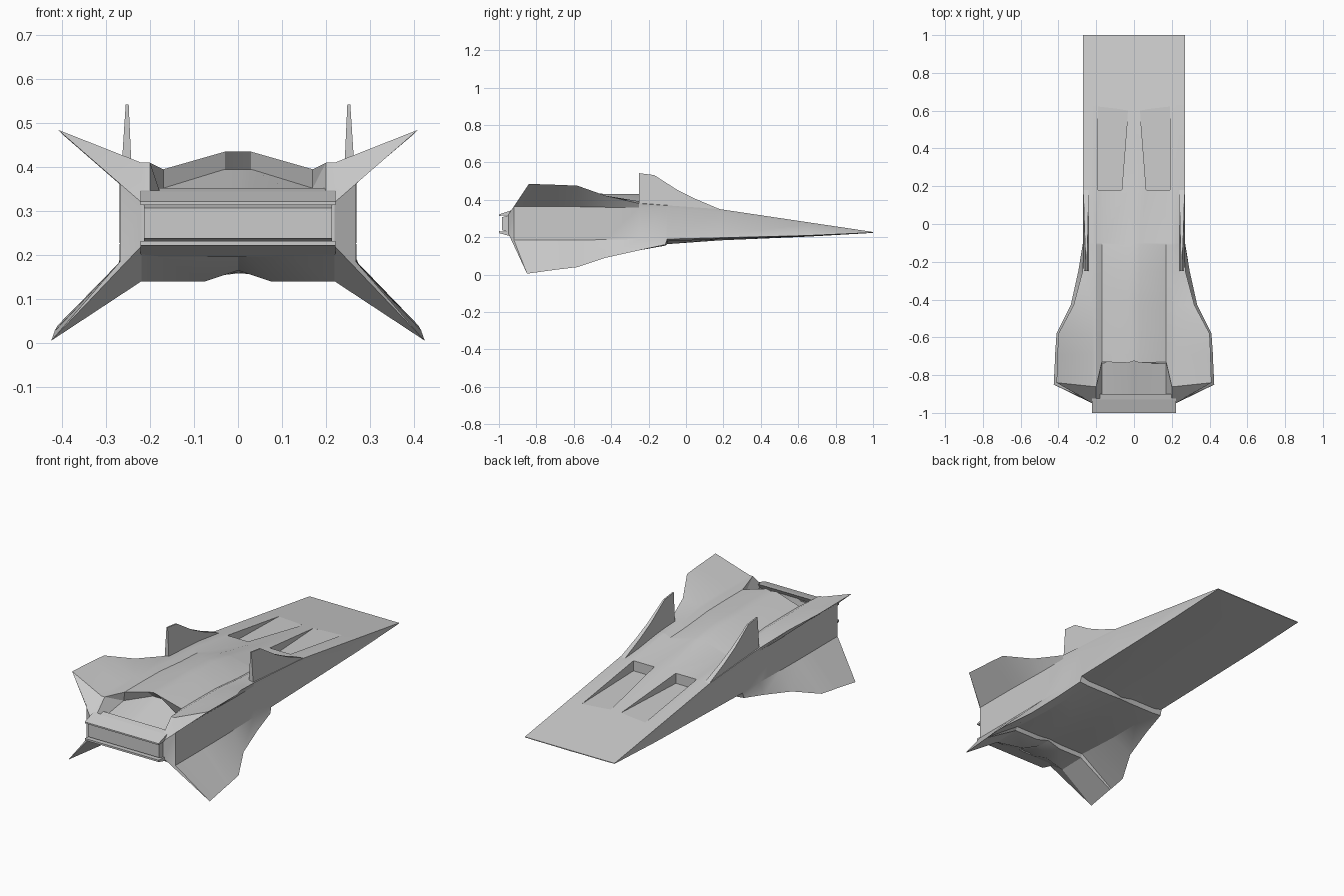
import bpy, bmesh

if "Cube" in bpy.data.objects:
    bpy.data.objects.remove(bpy.data.objects["Cube"])


def make(name, verts, faces, weld=0.0):
    me = bpy.data.meshes.new(name)
    bm = bmesh.new()
    vs = [bm.verts.new(v) for v in verts]
    for f in faces:
        bm.faces.new([vs[i] for i in f])
    if weld:
        bmesh.ops.remove_doubles(bm, verts=bm.verts[:], dist=weld)
    bmesh.ops.recalc_face_normals(bm, faces=bm.faces[:])
    bm.to_mesh(me)
    bm.free()
    ob = bpy.data.objects.new(name, me)
    bpy.context.collection.objects.link(ob)
    return ob


def loft(name, rings, weld=0.0):
    n = len(rings[0])
    faces = [(r * n + i, r * n + (i + 1) % n, (r + 1) * n + (i + 1) % n, (r + 1) * n + i)
             for r in range(len(rings) - 1) for i in range(n)]
    faces += [tuple(range(n)), tuple(range((len(rings) - 1) * n, len(rings) * n))]
    return make(name, [v for r in rings for v in r], faces, weld)


def full(half):
    return half + [(-x, y, z) for x, y, z in half[-2:0:-1]]


def section(ys, zt, zs, xu, zu, za, zb, xl, zl, zm, zc):
    # roof, shoulder, upper wing tip, side wall, lower wing tip, belly, keel
    pts = [(0, zt), (.03, zt), (.17, zs - .015 if zt > zs else zs), (.2, zs), (.22, zs),
           (xu, zu), (.268, za), (.268, zb), (xl, zl), (.22, zm), (.075, zm), (0, zc)]
    if not isinstance(ys, list):
        ys = [ys] * len(pts)
    return [(x, y, z) for (x, z), y in zip(pts, ys)]


# Hull with four swept wings, from nose to tail
stations = [
    (1.0, .228, .228, .27, .228, .227, .226, .27, .225, .224, .223),
    (.65, .28, .28, .27, .28, .27, .22, .27, .209, .206, .203),
    (.18, .35, .35, .27, .35, .335, .21, .27, .197, .19, .183),
    (-.1, .405, .385, .27, .37, .355, .20, .27, .19, .178, .163),
    (-.11, .407, .386, .27, .37, .355, .195, .272, .16, .155, .158),
    (-.25, .43, .392, .272, .38, .36, .19, .295, .13, .15, .16),
    (-.43, .432, .408, .32, .422, .36, .187, .335, .09, .15, .165),
    (-.58, .434, .41, .40, .475, .363, .185, .41, .04, .157, .167),
    (-.68, .435, .41, .405, .48, .365, .185, .417, .028, .163, .17),
    (-.69, .435, .41, .405, .48, .365, .185, .417, .027, .144, .166),
]
halves = [section(*s) for s in stations]
tail_y = [-.725, -.735, -.73, -.86, -.86, -.84, -.92, -.92, -.85, -.84, -.8, -.76]
tail = section(tail_y, .435, .41, .41, .485, .365, .185, .425, .005, .14, .165)
# overhanging roof lip, then the deck sloping down to the engine
lip = [(0, -.69, .395), (.03, -.69, .395), (.17, -.74, .352)] + tail[3:]
mount = [(min(p[0], .22) if i not in (2, 3) else (.17, .2)[i - 2], -.95,
          .32 if i < 7 else .22) for i, p in enumerate(lip)]
hull = loft("hull", [full(h) for h in halves + [tail, lip, mount]], 0.0004)

# Ramped recesses in the nose deck
for s in (-1, 1):
    plan = [(.19, .63), (.032, .60), (.065, .18), (.19, .18)]
    floor_z = [.284, .287, .295, .295]
    rings = [[(s * x, y, z) for (x, y), z in zip(plan, floor_z)],
             [(s * x, y, .45) for x, y in plan]]
    cutter = loft("recess_cutter", rings)
    cutter.hide_render = True
    cutter.hide_viewport = True
    mod = hull.modifiers.new("recess", "BOOLEAN")
    mod.object = cutter
    mod.operation = "DIFFERENCE"
    mod.solver = "EXACT"

# Upright fins, thinner at the top
fin = [(.2, .34), (.18, .35), (.05, .405), (-.05, .455), (-.17, .532), (-.25, .542), (-.25, .37)]
for s, side in ((-1, "left"), (1, "right")):
    t = [.014 - .055 * max(0, z - .35) for _, z in fin]
    c = [.254 - .01 * (z - .35) for _, z in fin]
    loft("fin_" + side, [[(s * (cx + d * w), y, z) for (y, z), w, cx in zip(fin, t, c)]
                         for d in (-1, 1)])


def extrude_x(name, profile, w):
    return loft(name, [[(x, y, z) for y, z in profile] for x in (-w, w)])


# Engine: wide wedge nozzle between two lips
extrude_x("nozzle", [(-.9, .33), (-.94, .318), (-.985, .307), (-.985, .238),
                     (-.94, .225), (-.9, .21)], .214)
extrude_x("upper_engine_lip", [(-.9, .352), (-.93, .345), (-1, .322), (-1, .314), (-.92, .318)], .222)
extrude_x("lower_engine_lip", [(-.9, .195), (-.93, .203), (-1, .222), (-1, .232), (-.92, .228)], .222)

# Smooth hull with sharp creases
bpy.ops.object.select_all(action="DESELECT")
hull.select_set(True)
bpy.context.view_layer.objects.active = hull
bpy.ops.object.shade_smooth_by_angle(angle=0.4)
